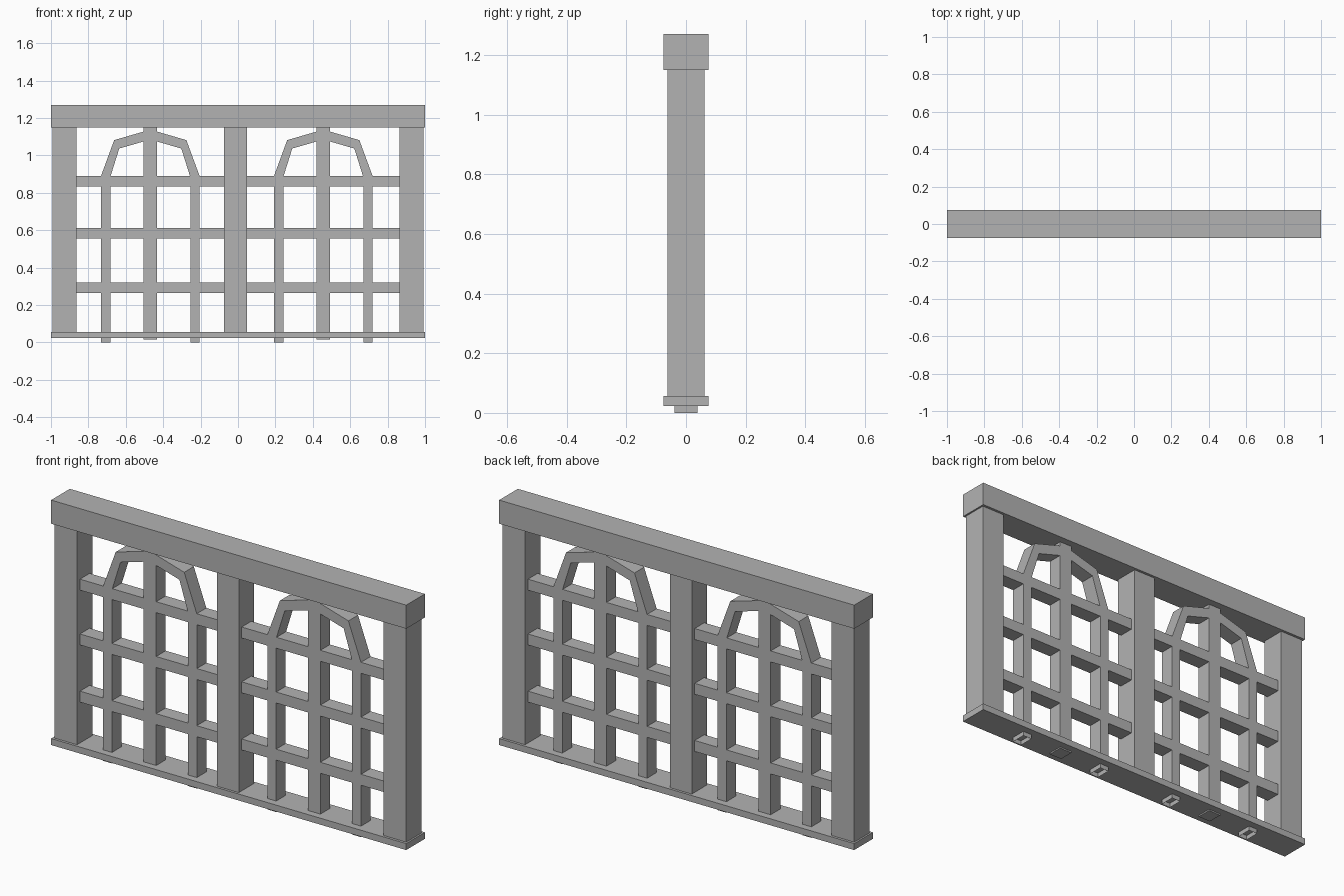
import bpy
import bmesh

cube = bpy.data.objects.get("Cube")
if cube:
    bpy.data.objects.remove(cube, do_unlink=True)

# One plain grey for the whole model
GREY = (0.45, 0.45, 0.45, 1.0)
grey = bpy.data.materials.new("plain grey")
grey.use_nodes = True
grey.diffuse_color = GREY
grey.node_tree.nodes["Principled BSDF"].inputs["Base Color"].default_value = GREY

BEAM, POST, BAR = 0.075, 0.062, 0.0385  # half depths


def finish(name, bm):
    bmesh.ops.recalc_face_normals(bm, faces=bm.faces)
    mesh = bpy.data.meshes.new(name)
    bm.to_mesh(mesh)
    bm.free()
    mesh.materials.append(grey)
    obj = bpy.data.objects.new(name, mesh)
    bpy.context.collection.objects.link(obj)


def box(name, x0, x1, z0, z1, half_depth):
    bm = bmesh.new()
    bmesh.ops.create_cube(bm, size=1)
    bmesh.ops.scale(bm, vec=(x1 - x0, 2 * half_depth, z1 - z0), verts=bm.verts)
    bmesh.ops.translate(bm, vec=((x0 + x1) / 2, 0, (z0 + z1) / 2), verts=bm.verts)
    finish(name, bm)


def arch(name, centre):
    """Bent square tube, mirrored about its centre, with open feet."""
    outer = [(-0.264, 0), (-0.264, 0.889), (-0.193, 1.082), (0, 1.138)]
    inner = [(-0.214, 0), (-0.214, 0.884), (-0.166, 1.037), (0, 1.085)]
    outer += [(-x, z) for x, z in reversed(outer[:-1])]
    inner += [(-x, z) for x, z in reversed(inner[:-1])]
    bm = bmesh.new()
    rings = []
    for (ox, oz), (ix, iz) in zip(outer, inner):
        corners = [(ox, -BAR, oz), (ox, BAR, oz), (ix, BAR, iz), (ix, -BAR, iz)]
        rings.append([bm.verts.new((x + centre, y, z)) for x, y, z in corners])
    for a, b in zip(rings, rings[1:]):
        for i in range(4):
            j = (i + 1) % 4
            bm.faces.new((a[i], a[j], b[j], b[i]))
    finish(name, bm)


# Frame
box("top_beam", -1, 1, 1.15, 1.27, BEAM)
box("bottom_sill", -1, 1, 0.023, 0.056, BEAM)
box("right_post", -0.991, -0.863, 0.05, 1.155, POST)
box("centre_post", -0.076, 0.048, 0.05, 1.155, POST)
box("left_post", 0.863, 0.991, 0.05, 1.155, POST)

# Lattice in each of the two openings
for side, x0, x1, centre in (("right", -0.864, -0.07, -0.469),
                             ("left", 0.045, 0.864, 0.456)):
    arch(side + "_arch", centre)
    box(side + "_upright_bar", centre - 0.035, centre + 0.035, 0.016, 1.152, BAR)
    for level, z in (("lower", 0.292), ("middle", 0.583), ("upper", 0.862)):
        box(f"{side}_{level}_crossbar", x0, x1, z - 0.028, z + 0.028, BAR)
